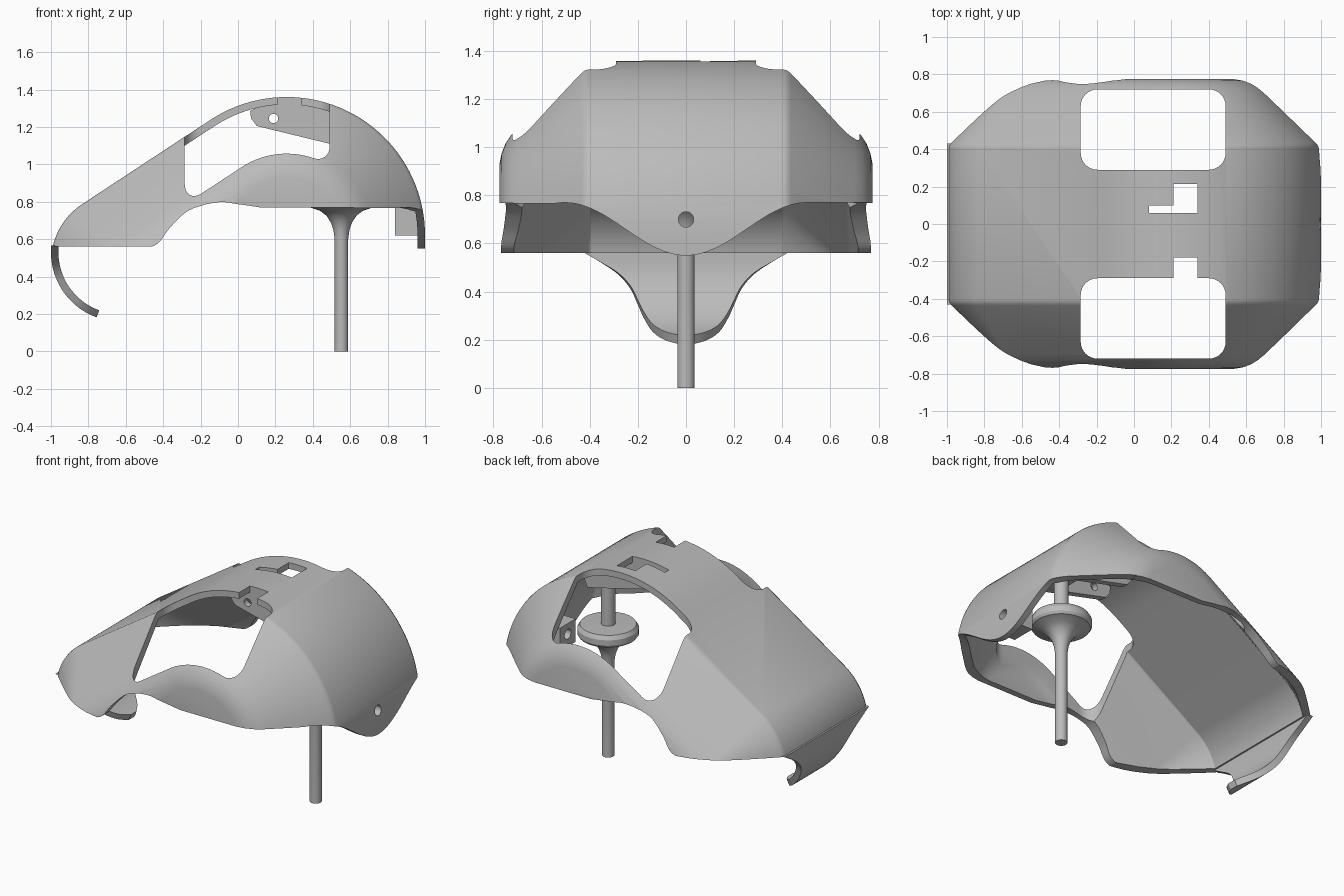
import bpy, bmesh, math
from mathutils import Vector

if "Cube" in bpy.data.objects:
    bpy.data.objects.remove(bpy.data.objects["Cube"], do_unlink=True)

grey = bpy.data.materials.new("plain grey")
grey.use_nodes = True
grey.diffuse_color = (0.5, 0.5, 0.5, 1)
grey.node_tree.nodes["Principled BSDF"].inputs["Base Color"].default_value = (0.5, 0.5, 0.5, 1)


def make(name, bm):
    bmesh.ops.recalc_face_normals(bm, faces=bm.faces)
    me = bpy.data.meshes.new(name)
    bm.to_mesh(me)
    bm.free()
    me.materials.append(grey)
    ob = bpy.data.objects.new(name, me)
    bpy.context.collection.objects.link(ob)
    return ob


def loft(name, rings):
    """Closed solid through equal rings, capped at both ends."""
    bm = bmesh.new()
    rows = [[bm.verts.new(p) for p in ring] for ring in rings]
    n = len(rows[0])
    for a, b in zip(rows, rows[1:]):
        for i in range(n):
            j = (i + 1) % n
            bm.faces.new((a[i], a[j], b[j], b[i]))
    bm.faces.new(rows[0])
    bm.faces.new(rows[-1])
    return make(name, bm)


def prism(name, outline, axis, lo, hi):
    """Extrude a 2D outline along an axis; the outline uses the other two axes in order."""
    def put(p, d):
        q = list(p)
        q.insert("xyz".index(axis), d)
        return q
    return loft(name, [[put(p, d) for p in outline] for d in (lo, hi)])


def box(name, x, y, z):
    return prism(name, [(x[0], y[0]), (x[1], y[0]), (x[1], y[1]), (x[0], y[1])], "z", *z)


def circle(cx, cy, r, n=24):
    return [(cx + r * math.cos(2 * math.pi * i / n), cy + r * math.sin(2 * math.pi * i / n))
            for i in range(n)]


def smooth_path(points, steps=5):
    pts = [Vector(p) for p in points]
    pts = [pts[0]] + pts + [pts[-1]]
    out = []
    for a, b, c, d in zip(pts, pts[1:], pts[2:], pts[3:]):
        for k in range(steps):
            t = k / steps
            out.append(0.5 * (2 * b + (c - a) * t + (2 * a - 5 * b + 4 * c - d) * t * t
                              + (3 * b - a - 3 * c + d) * t ** 3))
    return [tuple(p) for p in out + [pts[-1]]]


def cut(target, cutter):
    cutter.hide_render = True
    mod = target.modifiers.new("cut", "BOOLEAN")
    mod.operation = "DIFFERENCE"
    mod.solver = "EXACT"
    mod.object = cutter
    bpy.context.view_layer.objects.active = target
    bpy.ops.object.modifier_apply(modifier=mod.name)
    bpy.data.objects.remove(cutter, do_unlink=True)


# Shell profile: upright nose, straight slope, round rear, all inset by t
CX, CZ, R, NOSE, SLOPE = 0.26, 0.62, 0.74, 0.37, math.radians(33.3)


def arch(t, bottom):
    lean = math.pi / 2 + SLOPE
    r = R - t
    top = Vector((CX + r * math.cos(lean), CZ + r * math.sin(lean)))
    x0 = t - 1
    corner = Vector((x0, top.y - (top.x - x0) * math.tan(SLOPE)))
    nr = max(NOSE - t, 0.02)
    centre = Vector((x0 + nr, corner.y - nr * math.tan((math.pi / 2 - SLOPE) / 2)))
    pts = [(x0, bottom)]
    for i in range(15):
        a = math.pi + (lean - math.pi) * i / 14
        pts.append((centre.x + nr * math.cos(a), centre.y + nr * math.sin(a)))
    for i in range(41):
        a = lean * (1 - i / 40)
        pts.append((CX + r * math.cos(a), CZ + r * math.sin(a)))
    return pts + [(CX + r, bottom)]


half = [(0.405, 0), (0.42, 0.004), (0.435, 0.015), (0.70, 0.28), (0.728, 0.312),
        (0.75, 0.345), (0.766, 0.385), (0.775, 0.43)]


def shell_solid(name, wall, bottom):
    side = [(y - wall * min(1, (i + 1) / 5), t + wall) for i, (y, t) in enumerate(half)]
    rows = [(-y, t) for y, t in reversed(side)] + side
    return loft(name, [[(x, y, z) for x, z in arch(t, bottom)] for y, t in rows])


shell = shell_solid("shell", 0, 0.3)
cut(shell, shell_solid("hollow", 0.04, 0.1))

# Lower edge of the sides, then the rounded rear tongue
edge = smooth_path([(-0.46, 0.56), (-0.42, 0.585), (-0.36, 0.665), (-0.26, 0.755),
                    (-0.11, 0.797), (0, 0.787), (0.13, 0.768)])
cut(shell, prism("side_trim", [(-1.2, 0), (-1.2, 0.56)] + edge + [(0.62, 0.768), (0.62, 0)],
                 "y", -1, 1))
wave = [(0.55 * i / 24, 0.66 - 0.11 * math.cos(math.pi * min(1, i / 22))) for i in range(-24, 25)]
cut(shell, prism("rear_trim", [(-1, 0), (-1, 0.77)] + wave + [(1, 0.77), (1, 0)], "x", 0.61, 1.2))

# Rounded windows on both sides
for s in (-1, 1):
    outline = []
    for k, (x, y) in enumerate([(0.40, 0.63), (-0.195, 0.63), (-0.195, 0.38), (0.40, 0.38)]):
        for i in range(9):
            a = math.pi / 2 * (k + i / 8)
            outline.append((x + 0.09 * math.cos(a), s * (y + 0.09 * math.sin(a))))
    cut(shell, prism("window_cutter", outline, "z", 0.2, 2))

# Openings in the strap between the windows
for x, y in [((0.21, 0.34), (0.06, 0.215)), ((0.08, 0.22), (0.06, 0.10)),
             ((0.21, 0.34), (-0.32, -0.18))]:
    cut(shell, box("strap_cutter", x, y, (1.1, 1.6)))

# Fixing block behind the rear tongue, bored through with it
block = box("rear_fixing_block", (0.84, 0.975), (-0.08, 0.08), (0.62, 0.768))
for ob in (shell, block):
    cut(ob, prism("bore", circle(0, 0.70, 0.032), "x", 0.7, 1.2))

# Curled front hook, narrowing to a round tip
bm = bmesh.new()
rows = []
for w, z in smooth_path([(0.43, 0.565), (0.36, 0.525), (0.28, 0.47), (0.23, 0.41), (0.2, 0.345),
                         (0.175, 0.29), (0.14, 0.235), (0.09, 0.2), (0.03, 0.182)]):
    x = -0.63 - math.sqrt(0.37 ** 2 - (min(z, 0.53) - 0.53) ** 2)
    rows.append([bm.verts.new((x, y, z)) for y in (-w, w)])
for a, b in zip(rows, rows[1:]):
    bm.faces.new((a[0], a[1], b[1], b[0]))
hook = make("front_hook", bm)
if hook.data.polygons[0].normal.x > 0:
    hook.data.flip_normals()
mod = hook.modifiers.new("wall", "SOLIDIFY")
mod.thickness = 0.04
mod.offset = -1
bpy.context.view_layer.objects.active = hook
bpy.ops.object.modifier_apply(modifier=mod.name)

# Hanging bracket plates under the strap
bracket = [(0.065, 1.285), (0.07, 1.245), (0.10, 1.205), (0.49, 1.11), (0.66, 1.07),
           (0.70, 1.17), (0.49, 1.30), (0.26, 1.335), (0.12, 1.315)]
parts = [shell, block, hook]
for name, y in (("bracket_plate_front", -0.175), ("bracket_plate_back", 0.02)):
    plate = prism(name, bracket, "y", y, y + 0.04)
    cut(plate, prism("pin_hole", circle(0.19, 1.245, 0.025), "y", -1, 1))
    parts.append(plate)
parts.append(prism("bracket_floor", [(0.45, 1.12), (0.66, 1.07), (0.67, 1.095), (0.46, 1.145)],
                   "y", -0.175, 0.06))

# Turned post with flared disc
lathe = [(0.036, 0), (0.036, 0.6), (0.043, 0.65), (0.057, 0.69), (0.08, 0.725), (0.115, 0.752),
         (0.17, 0.77), (0.18, 0.785), (0.18, 0.82), (0.165, 0.845), (0.043, 0.848), (0.043, 1.11)]
parts.append(loft("post", [[(x, y, z) for x, y in circle(0.553, 0, r, 32)] for r, z in lathe]))

for ob in bpy.context.selected_objects:
    ob.select_set(False)
for ob in parts:
    ob.select_set(True)
bpy.context.view_layer.objects.active = shell
bpy.ops.object.shade_smooth_by_angle(angle=math.radians(28))
